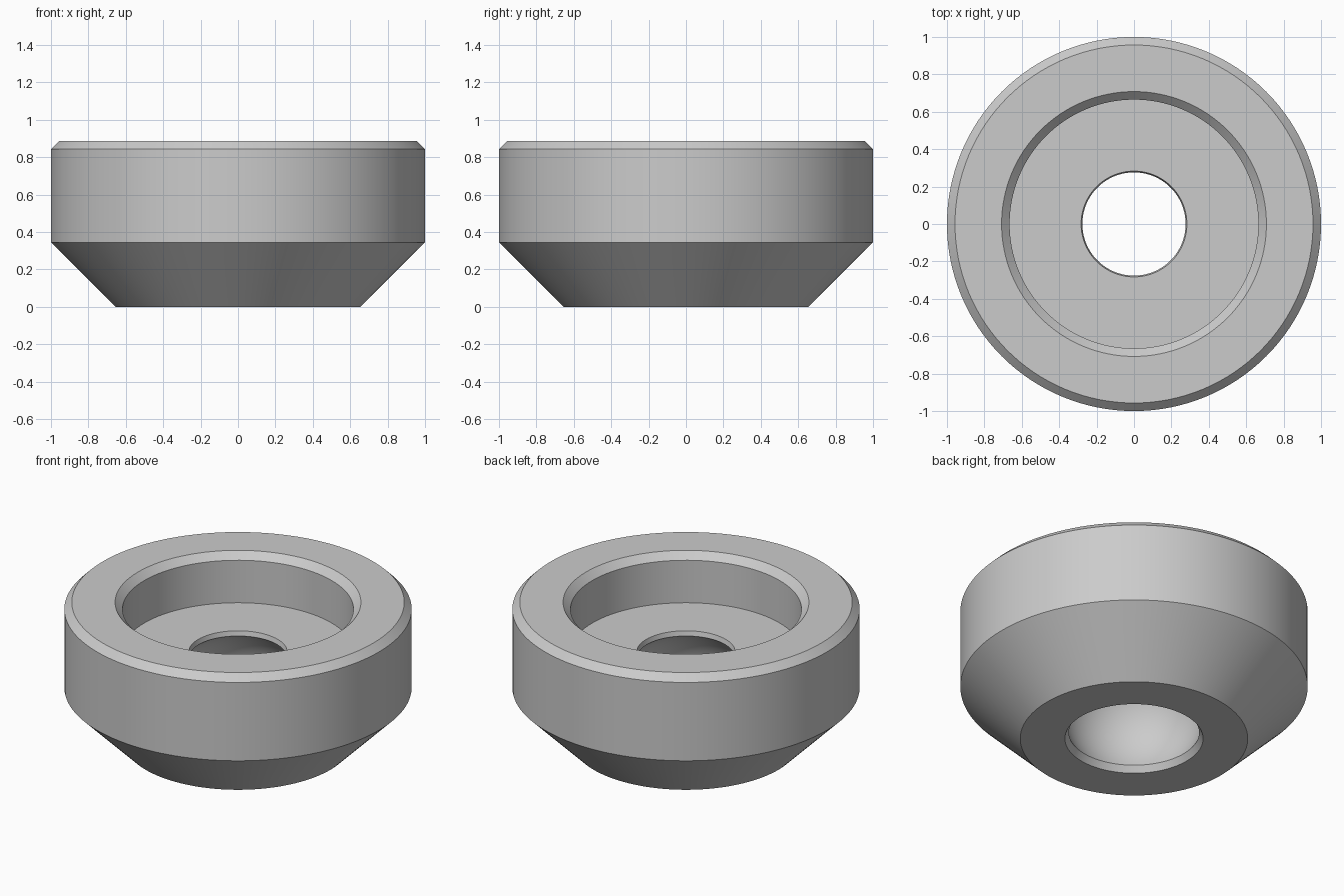
import bpy
import bmesh
from math import atan2, cos, pi, radians, sin

cube = bpy.data.objects.get("Cube")
if cube:
    bpy.data.objects.remove(cube, do_unlink=True)

SEGMENTS = 128

# Single grey metal colour
grey = bpy.data.materials.new("grey_metal")
grey.use_nodes = True
colour = (0.6, 0.6, 0.6, 1)
grey.diffuse_color = colour
grey.node_tree.nodes["Principled BSDF"].inputs["Base Color"].default_value = colour


def sphere_arc(radius, centre_z, start, end, steps):
    """Points (r, z) on a spherical socket between two profile points."""
    a = atan2(start[1] - centre_z, start[0])
    b = atan2(end[1] - centre_z, end[0])
    angles = [a + (b - a) * i / steps for i in range(1, steps)]
    return [(radius * cos(t), centre_z + radius * sin(t)) for t in angles]


def revolve(name, profile, material):
    """Spin a closed (r, z) profile around the z axis."""
    bm = bmesh.new()
    verts = [bm.verts.new((r, 0, z)) for r, z in profile]
    edges = [bm.edges.new((v, verts[i - 1])) for i, v in enumerate(verts)]
    bmesh.ops.spin(bm, geom=verts + edges, cent=(0, 0, 0), axis=(0, 0, 1),
                   angle=2 * pi, steps=SEGMENTS, use_merge=True)
    bmesh.ops.remove_doubles(bm, verts=bm.verts, dist=0.0001)
    bmesh.ops.recalc_face_normals(bm, faces=bm.faces)
    mesh = bpy.data.meshes.new(name)
    bm.to_mesh(mesh)
    bm.free()
    mesh.materials.append(material)
    obj = bpy.data.objects.new(name, mesh)
    bpy.context.collection.objects.link(obj)
    bpy.ops.object.select_all(action="DESELECT")
    obj.select_set(True)
    bpy.context.view_layer.objects.active = obj
    bpy.ops.object.shade_smooth_by_angle(angle=radians(25))
    return obj


# Outer shell: tapered base, straight wall, chamfered rim
outside = [(0.655, 0), (1, 0.345), (1, 0.843), (0.957, 0.886)]

# Counterbore: chamfered mouth, straight wall, flat floor
recess = [(0.708, 0.886), (0.665, 0.843), (0.665, 0.573)]

# Central bore: slim lip, rounded socket, flared lower opening
lip_top, lip_bottom = (0.283, 0.573), (0.276, 0.543)
socket_bottom, opening = (0.375, 0.04), (0.398, 0)
bore = [lip_top, lip_bottom]
bore += sphere_arc(0.42, 0.23, lip_bottom, socket_bottom, 16)
bore += [socket_bottom, opening]

revolve("socket_ring", outside + recess + bore, grey)
